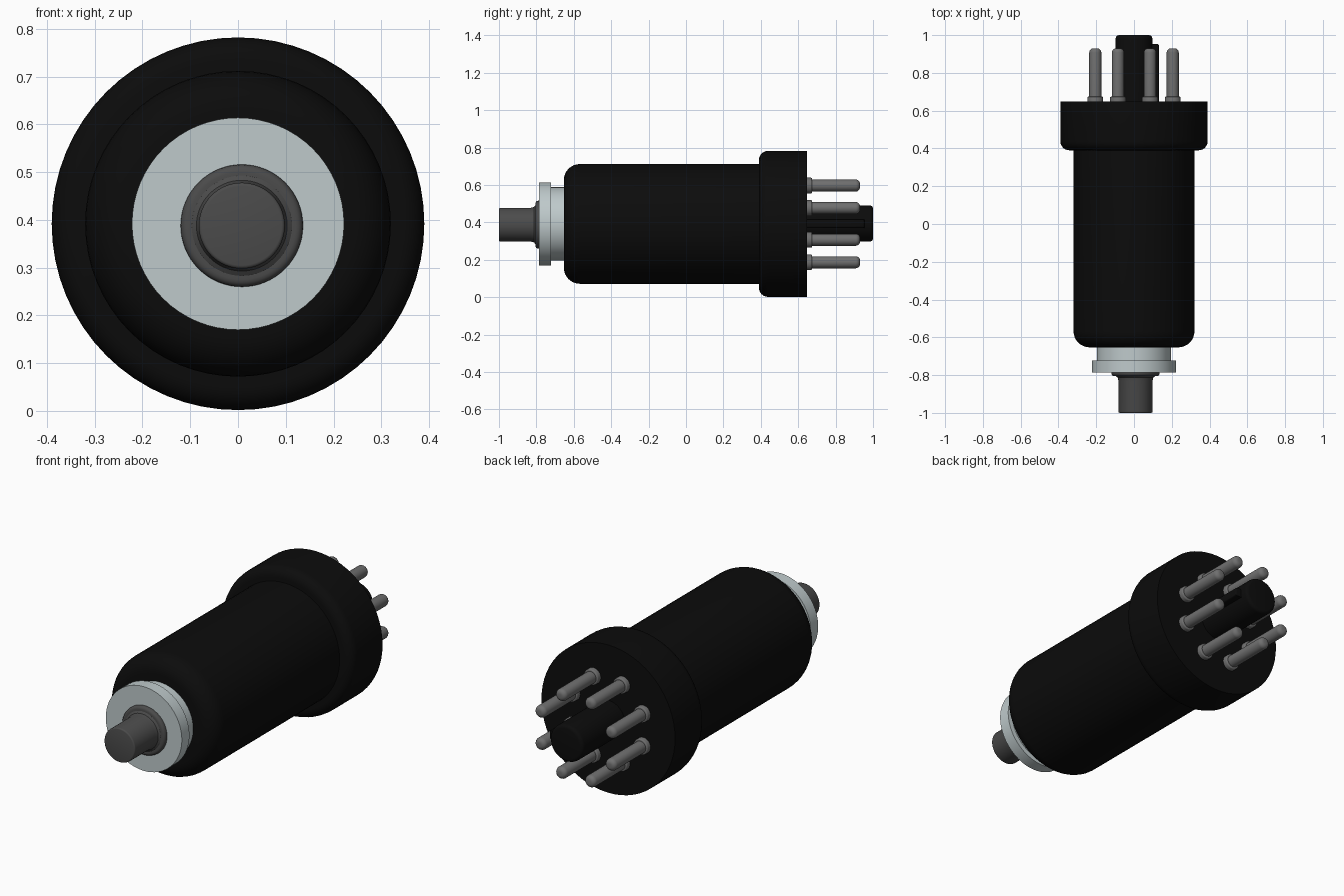
import bpy, bmesh, math
from mathutils import Matrix, Vector

cube = bpy.data.objects.get("Cube")
if cube:
    bpy.data.objects.remove(cube, do_unlink=True)

AXIS_Z = 0.392


def material(name, rgb, roughness=0.6):
    m = bpy.data.materials.new(name)
    m.use_nodes = True
    m.diffuse_color = (*rgb, 1)
    bsdf = m.node_tree.nodes["Principled BSDF"]
    bsdf.inputs["Base Color"].default_value = (*rgb, 1)
    bsdf.inputs["Roughness"].default_value = roughness
    return m


black = material("black shell", (0.0035, 0.0035, 0.0035))
pale = material("pale ceramic", (0.52, 0.59, 0.60))
dark = material("dark metal", (0.07, 0.07, 0.07))
steel = material("pin steel", (0.16, 0.16, 0.16))


def finish(name, bm, mat):
    bmesh.ops.recalc_face_normals(bm, faces=bm.faces)
    me = bpy.data.meshes.new(name)
    bm.to_mesh(me)
    bm.free()
    me.materials.append(mat)
    ob = bpy.data.objects.new(name, me)
    bpy.context.collection.objects.link(ob)
    bpy.ops.object.select_all(action='DESELECT')
    ob.select_set(True)
    bpy.context.view_layer.objects.active = ob
    bpy.ops.object.shade_smooth_by_angle(angle=math.radians(35))
    return ob


def arc(r_mid, y_mid, radius, a0, a1, steps=6):
    """Quarter-round profile points as (radius, y)."""
    pts = []
    for i in range(steps + 1):
        a = math.radians(a0 + (a1 - a0) * i / steps)
        pts.append((r_mid + radius * math.cos(a), y_mid + radius * math.sin(a)))
    return pts


def lathe(name, profile, mat, x=0.0, z=AXIS_Z, segments=64):
    """Turn a (radius, y) profile about a line parallel to y."""
    bm = bmesh.new()
    verts = [bm.verts.new((r, y, 0)) for r, y in profile]
    edges = [bm.edges.new(p) for p in zip(verts, verts[1:])]
    bmesh.ops.spin(bm, geom=verts + edges, cent=(0, 0, 0), axis=(0, 1, 0),
                   angle=math.tau, steps=segments, use_duplicate=False)
    bmesh.ops.remove_doubles(bm, verts=bm.verts, dist=1e-5)
    bmesh.ops.translate(bm, verts=bm.verts, vec=(x, 0, z))
    return finish(name, bm, mat)


# Main shell with a rounded shoulder at the front
lathe("shell", [(0, -0.653)] + arc(0.235, -0.568, 0.085, -90, 0, 8)
      + [(0.32, 0.40), (0, 0.40)], black)

# Wide base collar, rounded at the front and flat at the back
lathe("base", [(0, 0.39)] + arc(0.342, 0.438, 0.048, -90, 0)
      + [(0.39, 0.648), (0, 0.648)], black)

# Pale insulator: flange and narrower neck
lathe("insulator", [(0, -0.785), (0.222, -0.785), (0.222, -0.722),
                    (0.196, -0.722), (0.196, -0.64), (0, -0.64)], pale)

# Top cap terminal with its seating flange
lathe("cap_terminal", [(0, -1.0)] + arc(0.083, -0.993, 0.007, -90, 0, 3)
      + [(0.09, -0.83), (0.095, -0.812), (0.105, -0.805)]
      + arc(0.113, -0.79, 0.015, -90, 0, 4) + [(0.128, -0.78), (0, -0.78)],
      dark, x=0.008, z=0.388)

# Locating post with rounded tip
lathe("locating_post", [(0, 0.64), (0.097, 0.64)] + arc(0.079, 0.982, 0.018, 0, 90, 4)
      + [(0, 1.0)], black, z=0.394, segments=48)

# Key rib on the left side of the post
bm = bmesh.new()
bmesh.ops.create_cube(bm, size=1, matrix=Matrix.LocRotScale(
    Vector((0.095, 0.797, 0.392)), None, Vector((0.075, 0.314, 0.045))))
rim = [e for e in bm.edges if all(v.co.x > 0.1 for v in e.verts)]
bmesh.ops.bevel(bm, geom=rim, offset=0.012, segments=3, profile=0.5, affect='EDGES')
finish("key_rib", bm, black)

# Ring of eight contact pins, each with a collar and a domed end
pin_profile = ([(0, 0.64), (0.042, 0.64)] + arc(0.036, 0.668, 0.006, 0, 90, 3)
               + [(0.032, 0.674)] + arc(0.010, 0.908, 0.022, 0, 90, 5) + [(0, 0.93)])
for i in range(8):
    a = math.radians(22.5 + 45 * i)
    lathe(f"pin_{i + 1}", pin_profile, steel, x=0.222 * math.cos(a),
          z=AXIS_Z + 0.222 * math.sin(a), segments=24)
